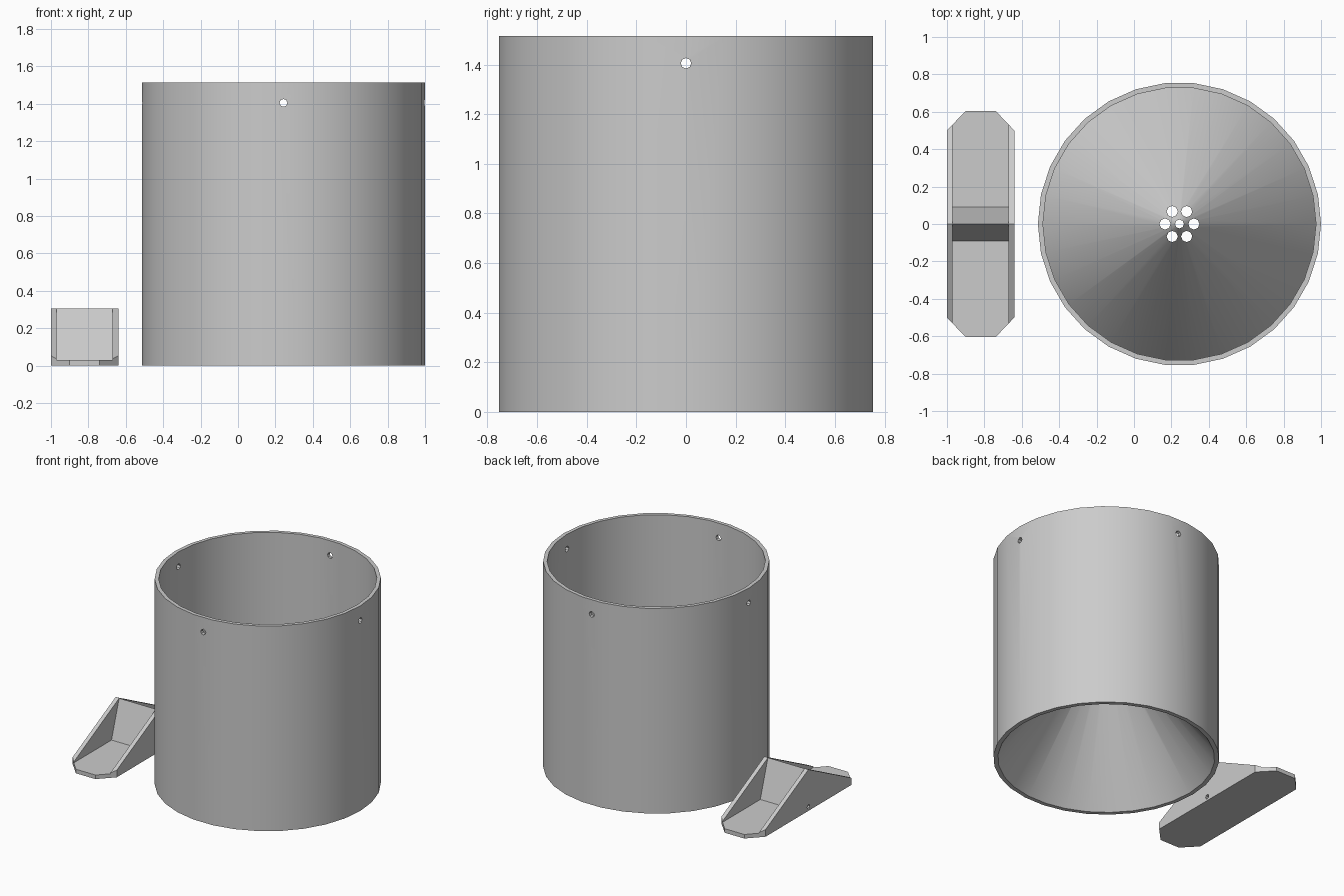
import bpy, bmesh
from math import pi, radians, cos, sin
from mathutils import Matrix, Vector

if "Cube" in bpy.data.objects:
    bpy.data.objects.remove(bpy.data.objects["Cube"], do_unlink=True)

grey = bpy.data.materials.new("plain_grey")
grey.use_nodes = True
grey.diffuse_color = (0.6, 0.6, 0.6, 1)
grey.node_tree.nodes["Principled BSDF"].inputs["Base Color"].default_value = grey.diffuse_color


def finish(bm, name):
    """Turn a bmesh into a scene object."""
    bmesh.ops.recalc_face_normals(bm, faces=bm.faces)
    mesh = bpy.data.meshes.new(name)
    bm.to_mesh(mesh)
    bm.free()
    mesh.materials.append(grey)
    obj = bpy.data.objects.new(name, mesh)
    bpy.context.collection.objects.link(obj)
    return obj


def prism(name, outline, vector):
    """Extrude a closed outline of 3D points along a vector."""
    bm = bmesh.new()
    face = bm.faces.new([bm.verts.new(p) for p in outline])
    new = bmesh.ops.extrude_face_region(bm, geom=[face], use_keep_orig=True)["geom"]
    moved = [g for g in new if isinstance(g, bmesh.types.BMVert)]
    bmesh.ops.translate(bm, verts=moved, vec=vector)
    return finish(bm, name)


def drill(centre, radius, length, axis, sides=8):
    """Cutter rod along a world axis."""
    bm = bmesh.new()
    turn = Vector((0, 0, 1)).rotation_difference(Vector(axis)).to_matrix().to_4x4()
    bmesh.ops.create_cone(bm, cap_ends=True, segments=sides, radius1=radius, radius2=radius,
                          depth=length, matrix=Matrix.Translation(centre) @ turn)
    return finish(bm, "drill")


def cut(obj, cutters, operation="DIFFERENCE"):
    """Apply booleans and remove the cutters."""
    for cutter in cutters:
        cutter.hide_render = True
        mod = obj.modifiers.new("cut", "BOOLEAN")
        mod.operation, mod.solver, mod.object = operation, "EXACT", cutter
    graph = bpy.context.evaluated_depsgraph_get()
    mesh = bpy.data.meshes.new_from_object(obj.evaluated_get(graph))
    obj.modifiers.clear()
    obj.data = mesh
    for cutter in cutters:
        bpy.data.objects.remove(cutter, do_unlink=True)


# Cylinder with a conical funnel rising inside, turned from one section
CX, R, R_IN, H = 0.243, 0.757, 0.73, 1.514
section = [(0, 0.96), (R_IN - 0.003, 0), (R, 0), (R, H), (R_IN, H), (R_IN, 0.04), (0, 1.0)]
bm = bmesh.new()
verts = [bm.verts.new((CX + r, 0, z)) for r, z in section]
edges = [bm.edges.new(pair) for pair in zip(verts, verts[1:])]
bmesh.ops.spin(bm, geom=verts + edges, cent=(CX, 0, 0), axis=(0, 0, 1),
               angle=2 * pi, steps=30, use_duplicate=False)
bmesh.ops.remove_doubles(bm, verts=bm.verts, dist=0.0005)
body = finish(bm, "funnel_cylinder")

# Screw holes through the wall, drain holes through the cone tip
holes = [drill((CX, 0, 1.405), 0.021, 2, axis) for axis in ((1, 0, 0), (0, 1, 0))]
holes.append(drill((CX, 0, 0.95), 0.024, 0.7, (0, 0, 1)))
for i in range(6):
    a = i * pi / 3
    holes.append(drill((CX + 0.077 * cos(a), 0.077 * sin(a), 0.95), 0.03, 0.7, (0, 0, 1)))
cut(body, holes)
body.data.shade_smooth()
body.data.set_sharp_from_angle(angle=radians(30))

# Tipping bucket: a ridge-shaped block
X0, X1, WALL, FLOOR, TOP, END = -1.0, -0.64, 0.03, 0.03, 0.305, 0.605
side = [(-END, 0), (END, 0), (END, FLOOR), (0.545, FLOOR), (0, TOP), (-0.545, FLOOR), (-END, FLOOR)]
bucket = prism("tipping_bucket", [(X0, y, z) for y, z in side], (X1 - X0, 0, 0))

# Hollow both troughs, leaving the sloping divider, and drill the pivot hole
trough = [(0.09, FLOOR), (0.001, TOP), (0.001, 0.4), (0.7, 0.4), (0.7, FLOOR)]
cutters = [prism("trough", [(X0 + WALL, s * y, z) for y, z in trough], (X1 - X0 - 2 * WALL, 0, 0))
           for s in (-1, 1)]
cutters.append(drill(((X0 + X1) / 2, 0, 0.03), 0.016, 1, (1, 0, 0)))
cut(bucket, cutters)

# Trim the four spout corners
half, mid = (X1 - X0) / 2, (X0 + X1) / 2
quarter = [(half + 0.1, 0.4), (half, 0.5), (0.08, END), (0.08, 0.7)]
plan = [(half, -0.5), (half, 0.5), (0.08, END), (-0.08, END),
        (-half, 0.5), (-half, -0.5), (-0.08, -END), (0.08, -END)]
trim = prism("trim", [(mid + x, y, -0.1) for x, y in plan], (0, 0, 0.6))
cut(bucket, [trim], "INTERSECT")
